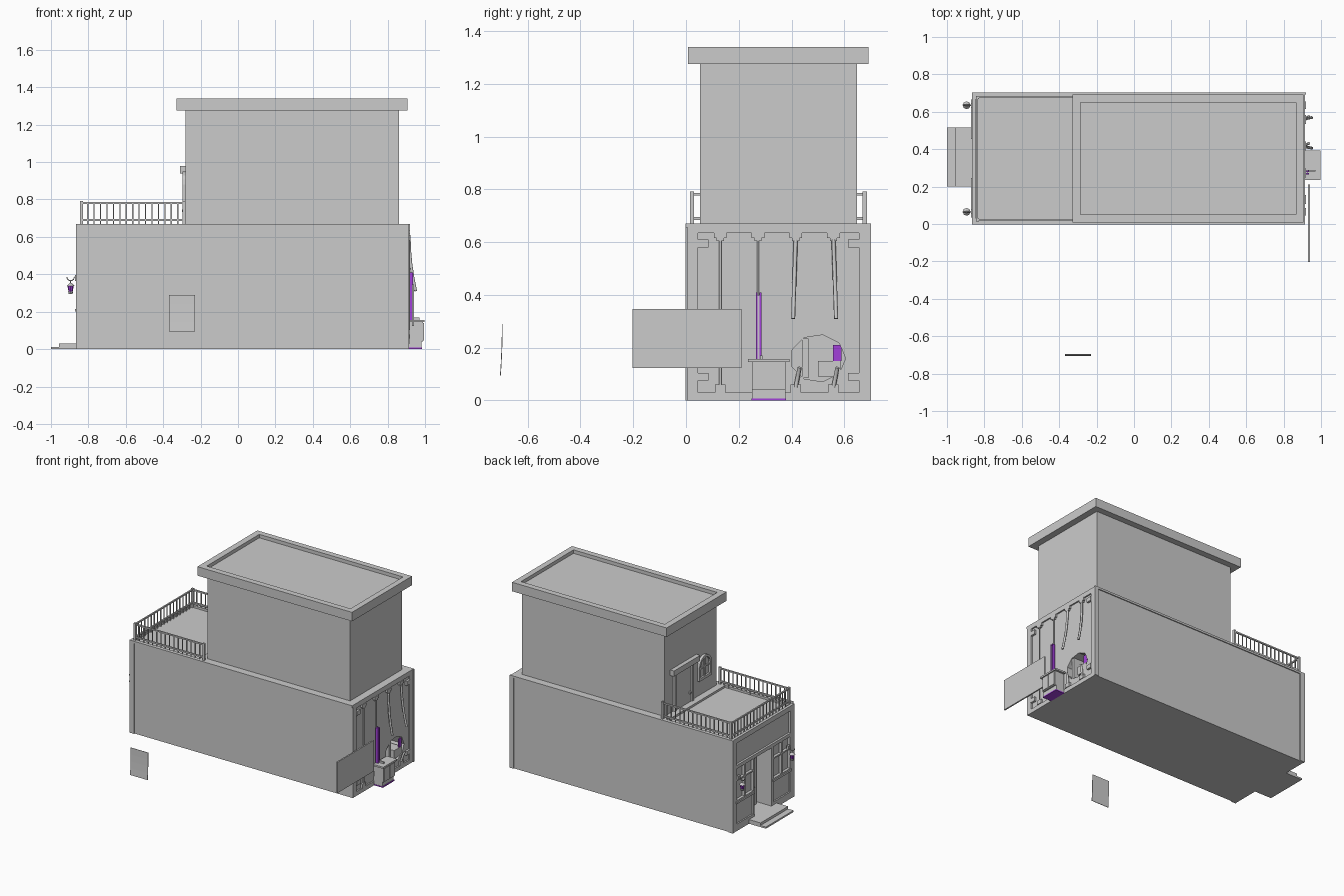
import bpy
import math
from mathutils import Vector

start = bpy.data.objects.get("Cube")
if start:
    bpy.data.objects.remove(start, do_unlink=True)

# Main levels: facade and side wall in x, middle of the house in y, deck and eaves in z
FACADE, WALL = -0.865, 0.915
MID = 0.35
DECK, EAVES = 0.67, 1.275
TERRACE_WALL = -0.28
SIDES = (-1, 1)


def material(name, *rgb):
    m = bpy.data.materials.new(name)
    m.use_nodes = True
    m.diffuse_color = (*rgb, 1)
    m.node_tree.nodes["Principled BSDF"].inputs["Base Color"].default_value = m.diffuse_color
    return m


GREY = material("plain grey", 0.6, 0.6, 0.6)
PURPLE = material("purple", 0.36, 0.05, 0.7)


def around(centre, width):
    return centre - width / 2, centre + width / 2


def prism(name, span, outline, mat=GREY):
    """Extrude a (y, z) outline along x, counterclockwise as seen from +x."""
    n = len(outline)
    verts = [(x, y, z) for x in span for y, z in outline]
    faces = [list(reversed(range(n))), list(range(n, n + n))]
    for i in range(n):
        j = (i + 1) % n
        faces.append((i, j, n + j, n + i))
    mesh = bpy.data.meshes.new(name)
    mesh.from_pydata(verts, [], faces)
    mesh.materials.append(mat)
    ob = bpy.data.objects.new(name, mesh)
    bpy.context.collection.objects.link(ob)
    return ob


def box(name, x, y, z, mat=GREY):
    (near, far), (low, high) = y, z
    return prism(name, x, [(near, low), (far, low), (far, high), (near, high)], mat)


def cut(target, *cutters):
    for cutter in cutters:
        mod = target.modifiers.new("cut", "BOOLEAN")
        mod.operation = "DIFFERENCE"
        mod.solver = "EXACT"
        mod.object = cutter
        bpy.context.view_layer.objects.active = target
        bpy.ops.object.modifier_apply(modifier=mod.name)
        bpy.data.objects.remove(cutter, do_unlink=True)


def pipe(name, points, radius):
    curve = bpy.data.curves.new(name, "CURVE")
    curve.dimensions = "3D"
    curve.bevel_depth = radius
    curve.bevel_resolution = 1
    curve.use_fill_caps = True
    spline = curve.splines.new("POLY")
    spline.points.add(len(points) - 1)
    for point, place in zip(spline.points, points):
        point.co = (*place, 1)
    curve.materials.append(GREY)
    ob = bpy.data.objects.new(name, curve)
    bpy.context.collection.objects.link(ob)


def cone(name, low_radius, high_radius, place, height, mat=GREY):
    bpy.ops.mesh.primitive_cone_add(vertices=8, radius1=low_radius, radius2=high_radius,
                                    depth=height, location=place)
    bpy.context.object.name = name
    bpy.context.object.data.materials.append(mat)


# Ground floor with sunken terrace, entry, facade panels and broken side wall
body = box("ground_floor", (FACADE, WALL), around(MID, 0.69), (0, DECK))
entry_y = (0.26, 0.455)
hole = [(0.5 + 0.105 * math.cos(a), 0.16 + 0.09 * math.sin(a))
        for a in (math.tau * i / 9 for i in range(9))]
cut(body,
    box("terrace_cutter", (FACADE + 0.02, -0.33), around(MID, 0.65), (DECK - 0.015, 1)),
    box("entry_cutter", (-1, FACADE + 0.12), entry_y, (0.03, 0.45)),
    box("header_cutter", (-1, FACADE + 0.015), around(MID, 0.62), (0.475, 0.635)),
    box("panel_cutter", (WALL - 0.01, 1), around(MID, 0.61), (0.03, 0.635)),
    prism("hole_cutter", (0.8, 1), hole))

# Shop windows either side of the entry
for side in SIDES:
    y = MID + side * 0.21
    window_y, window_z = around(y, 0.19), (0.22, 0.45)
    glass_x = (FACADE, FACADE + 0.02)
    cut(body,
        box("window_cutter", (-1, FACADE + 0.02), window_y, window_z),
        box("bulkhead_cutter", (-1, FACADE + 0.01), window_y, (0.05, 0.195)))
    box("window_mullion", glass_x, around(y, 0.01), window_z)
    box("window_transom", glass_x, window_y, around(0.365, 0.01))
    box("window_sill", around(FACADE, 0.015), around(y, 0.21), around(0.208, 0.015))

# Corner strips and edge trim on the long walls
for side in SIDES:
    trim_y = around(MID + side * 0.347, 0.01)
    box("corner_strip", (FACADE - 0.002, FACADE + 0.035), trim_y, (0, DECK))
    box("top_trim", (FACADE, WALL), trim_y, (DECK - 0.015, DECK))
box("rear_corner_strip", around(WALL - 0.01, 0.03), trim_y, (0, DECK))

# Entry door inside the recess
door_x = FACADE + 0.11
box("entry_door", around(door_x, 0.02), around(0.36, 0.15), (0.03, 0.4))
for z, height in ((0.11, 0.1), (0.28, 0.18)):
    box("door_panel", around(door_x - 0.01, 0.01), around(0.36, 0.1), around(z, height))
box("door_handle", around(door_x - 0.015, 0.015), around(0.42, 0.01), around(0.17, 0.02))

# Entry steps
step_y = (0.2, 0.515)
box("lower_step", (-1, -0.95), step_y, (0, 0.012))
box("upper_step", (-0.957, FACADE), step_y, (0, 0.03))

# Upper storey and roof with recessed top
box("upper_storey", (TERRACE_WALL, 0.86), around(MID, 0.595), (DECK - 0.01, EAVES))
roof_y = around(MID, 0.685)
roof = box("roof_cap", (-0.33, 0.907), roof_y, (EAVES, 1.34))
cut(roof, box("roof_cutter", (-0.285, 0.865), around(MID, 0.6), (1.315, 2)))

# Terrace door with canopy
door_y = 0.44
box("terrace_door", around(TERRACE_WALL, 0.014), around(door_y, 0.18), (DECK, 0.93))
for side in SIDES:
    box("door_jamb", around(TERRACE_WALL, 0.03), around(door_y + side * 0.1, 0.015), (DECK, 0.94))
box("door_canopy", (-0.31, TERRACE_WALL), (0.28, 0.58), (0.94, 0.98))
box("terrace_door_knob", around(TERRACE_WALL, 0.04), around(0.37, 0.014), around(0.74, 0.014))


# Arched terrace window
def arch(y, z, half, drop):
    curve = [(y + half * math.cos(a), z + half * math.sin(a))
             for a in (math.pi * i / 8 for i in range(9))]
    return [(y - half, z - drop), (y + half, z - drop)] + curve


window = (0.2, 0.88)
frame = prism("arched_window_frame", around(TERRACE_WALL, 0.035), arch(*window, 0.07, 0.1))
cut(frame, prism("arch_cutter", (-1, TERRACE_WALL - 0.004), arch(*window, 0.053, 0.08)))
bar_x = around(TERRACE_WALL, 0.025)
box("arched_window_mullion", bar_x, around(window[0], 0.01), (0.79, 0.94))
box("arched_window_bar", bar_x, around(window[0], 0.12), around(0.865, 0.01))


# Terrace railing
def railing(first, last, count):
    first, last = Vector(first), Vector(last)
    middle, run = (first + last) / 2, last - first
    for z in (0.69, 0.782):
        box("rail", around(middle.x, run.x + 0.01), around(middle.y, run.y + 0.01), around(z, 0.01))
    for i in range(count + 1):
        spot = first.lerp(last, i / count)
        is_post = i in (0, count)
        width = 0.016 if is_post else 0.006
        top = 0.792 if is_post else 0.78
        box("railing_bar", around(spot.x, width), around(spot.y, width), (DECK - 0.02, top))


rail_start, rail_end = FACADE + 0.027, TERRACE_WALL - 0.008
rail_sides = around(MID, 0.655)
for y in rail_sides:
    railing((rail_start, y), (rail_end, y), 16)
railing((rail_start, rail_sides[0]), (rail_start, rail_sides[1]), 18)

# Wall lanterns on curled arms
for side in SIDES:
    y = MID + side * 0.285
    x = FACADE - 0.03
    arm = [(x + 0.02 * math.cos(a), y, 0.385 + 0.02 * math.sin(a))
           for a in (math.pi * (1 + i / 5) for i in range(6))]
    pipe("lantern_arm", arm + [(FACADE, y, 0.38)], 0.003)
    pipe("lantern_hanger", [(x, y, 0.365), (x, y, 0.34)], 0.003)
    cone("lantern_cap", 0.021, 0.006, (x, y, 0.345), 0.015)
    cone("lantern_glass", 0.011, 0.017, (x, y, 0.323), 0.03, PURPLE)
    cone("lantern_base", 0.01, 0.013, (x, y, 0.301), 0.014)
    box("lantern_wall_plate", around(FACADE, 0.014), around(y, 0.024), around(0.38, 0.03))

# Side wall corner blocks and pipe brackets
plate_x = around(WALL - 0.005, 0.02)
for side in SIDES:
    for z in (0.09, 0.595):
        box("corner_block", plate_x, around(MID + side * 0.285, 0.04), around(z, 0.03))


# Whole and broken pipes on the side wall
def broken_pipe(y, z, rise, lean, drift):
    steps = [i / 4 for i in range(5)]
    pipe("broken_pipe", [(WALL + lean * t * t, y + drift * t, z + rise * t) for t in steps], 0.008)


for i in range(4):
    y = 0.13 + 0.143 * i
    box("upper_bracket", plate_x, around(y, 0.048), (0.615, 0.635))
    box("upper_bracket_neck", plate_x, around(y, 0.028), (0.605, 0.62))
    box("lower_bracket", plate_x, around(y, 0.04), (0.03, 0.06))
    if i < 2:
        pipe("whole_pipe", [(WALL, y, 0.61), (WALL, y, 0.05)], 0.005)
    else:
        broken_pipe(y, 0.61, -0.3, 0.035, 0.01 * (i * 2 - 5))
        broken_pipe(y, 0.05, 0.075, 0.02, 0.015)

# Purple beam on the side wall
beam_y = 0.275
for side in SIDES:
    box("purple_beam", (WALL, WALL + 0.02), around(beam_y + side * 0.007, 0.007),
        (0.15, 0.41), PURPLE)
box("beam_core", (WALL, WALL + 0.015), around(beam_y, 0.01), (0.15, 0.4))

# Rubble inside the wall hole
box("hole_rib", (0.8, 0.9), (0.44, 0.465), (0.085, 0.235))
box("hole_block", (0.8, 0.9), (0.5, 0.585), (0.09, 0.15))
box("hole_purple_patch", (0.89, 0.897), (0.558, 0.59), (0.15, 0.21), PURPLE)

# Storage chest against the side wall
chest_y = 0.314
box("chest", (WALL, 0.99), around(chest_y, 0.128), (0.04, 0.147))
box("chest_base", (WALL, 0.98), around(chest_y, 0.128), (0.008, 0.04))
box("chest_underside", (WALL, 0.985), around(chest_y, 0.132), (0, 0.008), PURPLE)
box("chest_lid", (WALL, 0.998), around(chest_y, 0.158), (0.145, 0.157))
for side in SIDES:
    box("chest_door", (0.985, 0.995), around(chest_y + side * 0.031, 0.055), (0.046, 0.14))
box("chest_lid_handle", around(0.95, 0.04), around(0.285, 0.01), (0.157, 0.17))

# Loose board beside the side wall and loose curved sheet
box("loose_board", (0.93, 0.94), (-0.203, 0.21), (0.123, 0.346))
bend = [(-0.698 - 0.007 * t * t, 0.29 - 0.195 * t) for t in (i / 4 for i in range(5))]
prism("loose_sheet", (-0.37, -0.23), bend + [(y + 0.003, z) for y, z in reversed(bend)])
